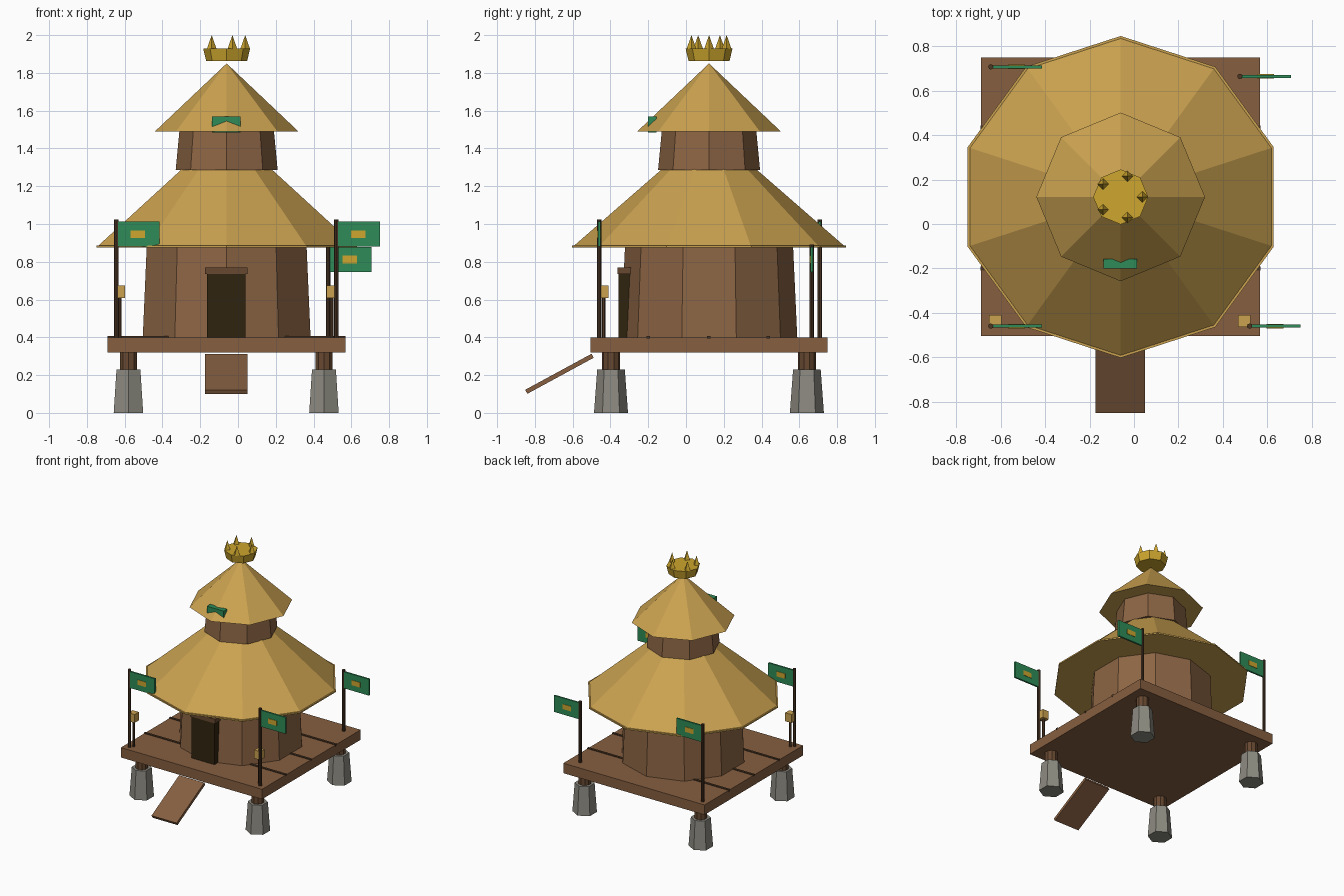
import bpy, bmesh, math
from mathutils import Matrix, Vector

cube = bpy.data.objects.get("Cube")
if cube:
    bpy.data.objects.remove(cube, do_unlink=True)

CX, CY = -0.06, 0.122   # centre of the hut


def material(name, hex_code):
    def linear(i):
        c = int(hex_code[i:i + 2], 16) / 255
        return c / 12.92 if c <= 0.04045 else ((c + 0.055) / 1.055) ** 2.4
    colour = (linear(0), linear(2), linear(4), 1)
    m = bpy.data.materials.new(name)
    m.use_nodes = True
    m.diffuse_color = colour
    m.node_tree.nodes["Principled BSDF"].inputs["Base Color"].default_value = colour
    return m


thatch = material("thatch", "cba250")
wall = material("mud_wall", "8c6544")
wood = material("deck_wood", "865f40")
post_wood = material("post_wood", "674830")
dark_wood = material("dark_wood", "4c3624")
door_dark = material("door_dark", "30240f")
stone = material("stone", "8c8a80")
green = material("flag_green", "2e8b57")
gold = material("gold", "cda62e")


def finish(name, bm, mat):
    mesh = bpy.data.meshes.new(name)
    bm.to_mesh(mesh)
    bm.free()
    mesh.materials.append(mat)
    obj = bpy.data.objects.new(name, mesh)
    bpy.context.collection.objects.link(obj)
    return obj


def box(name, mat, lo, hi):
    lo, hi = Vector(lo), Vector(hi)
    bm = bmesh.new()
    bmesh.ops.create_cube(bm, size=1, matrix=Matrix.Translation((lo + hi) / 2)
                          @ Matrix.Diagonal((*(hi - lo), 1)))
    return finish(name, bm, mat)


def cone(name, mat, sides, x, y, z0, z1, r0, r1):
    bm = bmesh.new()
    bmesh.ops.create_cone(bm, cap_ends=True, segments=sides, radius1=r0, radius2=r1,
                          depth=z1 - z0,
                          matrix=Matrix.Translation((x, y, (z0 + z1) / 2)))
    return finish(name, bm, mat)


# Deck with plank seams
box("deck", wood, (-0.69, -0.505, 0.32), (0.568, 0.75, 0.4))
for i, y in enumerate((-0.2, 0.12, 0.435)):
    box(f"deck_seam_{i}", dark_wood, (-0.692, y - 0.009, 0.39), (0.57, y + 0.009, 0.406))

# Stone footings with timber stubs
for side, x in (("right", -0.58), ("left", 0.455)):
    for end, y in (("front", -0.397), ("back", 0.64)):
        cone(f"footing_{end}_{side}", stone, 6, x, y, 0, 0.23, 0.09, 0.073)
        cone(f"stub_{end}_{side}", post_wood, 10, x, y, 0.1, 0.325, 0.048, 0.048)

# Entrance ramp
ramp = box("ramp", wood, (-0.112, -0.2, -0.012), (0.112, 0.2, 0.012))
ramp.location = (-0.0625, -0.67, 0.207)
ramp.rotation_euler.x = math.atan2(0.19, 0.35)

# Hut walls and roofs
cone("lower_wall", wall, 10, CX, CY, 0.4, 0.88, 0.467, 0.445)
cone("lower_eave", thatch, 10, CX, CY, 0.875, 0.886, 0.725, 0.725)
cone("lower_roof", thatch, 10, CX, CY, 0.884, 1.29, 0.716, 0.25)
cone("upper_wall", wall, 8, CX, CY, 1.285, 1.495, 0.27, 0.25)
cone("upper_roof", thatch, 8, CX, CY, 1.49, 1.85, 0.38, 0)

# Door and lintel
box("door", door_dark, (-0.165, -0.357, 0.4), (0.04, -0.28, 0.735))
box("lintel", post_wood, (-0.175, -0.362, 0.735), (0.05, -0.28, 0.77))

# Banner set into the upper roof
box("roof_banner", green, (-0.138, -0.2, 1.484), (0.013, -0.157, 1.57))

# Crown finial
cone("crown_cup", gold, 8, CX, CY, 1.862, 1.928, 0.108, 0.124)
for i in range(5):
    a = math.tau * i / 5
    cone(f"crown_spike_{i}", gold, 4, CX + 0.098 * math.cos(a), CY + 0.098 * math.sin(a),
         1.926, 2.0, 0.026, 0)

# Flagpoles with flags and emblems
poles = (("front_right", -0.645, -0.46, 1.025), ("front_left", 0.521, -0.46, 1.025),
         ("back_right", -0.645, 0.708, 1.025), ("back_left", 0.477, 0.665, 0.892))
for name, x, y, top in poles:
    cone(f"flagpole_{name}", dark_wood, 8, x, y, 0.4, top, 0.012, 0.012)
    box(f"flag_{name}", green, (x, y - 0.007, top - 0.145), (x + 0.23, y + 0.007, top - 0.013))
    box(f"emblem_{name}", gold, (x + 0.077, y - 0.01, top - 0.1),
        (x + 0.153, y + 0.01, top - 0.06))

# Lanterns on thin posts
for side, x in (("right", -0.625), ("left", 0.497)):
    cone(f"lantern_post_{side}", dark_wood, 6, x, -0.436, 0.4, 0.62, 0.01, 0.01)
    box(f"lantern_{side}", thatch, (x - 0.028, -0.464, 0.607), (x + 0.028, -0.41, 0.675))
